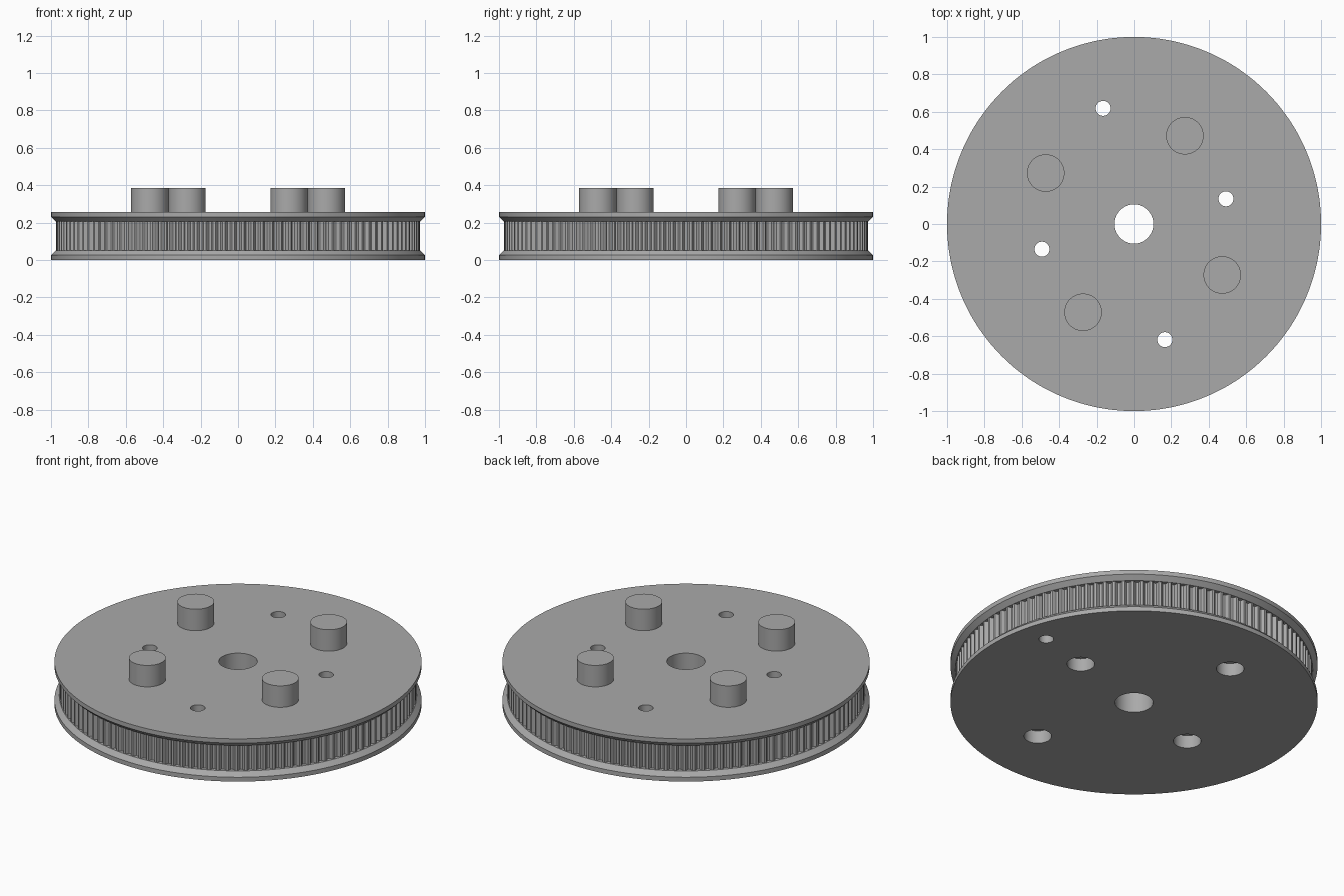
import bpy, bmesh
from math import cos, sin, pi, radians

cube = bpy.data.objects.get("Cube")
if cube:
    bpy.data.objects.remove(cube, do_unlink=True)

grey = bpy.data.materials.new("plain grey")
grey.use_nodes = True
COLOUR = (0.40, 0.40, 0.40, 1)
grey.diffuse_color = COLOUR
grey.node_tree.nodes["Principled BSDF"].inputs["Base Color"].default_value = COLOUR

TEETH = 120
HEIGHT = 0.257
TIP, DEPTH = 0.972, 0.02
# Rounded belt groove: (fraction of one pitch, share of full depth)
GROOVE = [(-0.5, 0), (-0.37, 0), (-0.29, 0.25), (-0.25, 0.6), (-0.14, 0.92),
          (0, 1), (0.14, 0.92), (0.25, 0.6), (0.29, 0.25), (0.37, 0)]


def make_object(name, bm):
    bmesh.ops.recalc_face_normals(bm, faces=bm.faces)
    mesh = bpy.data.meshes.new(name)
    bm.to_mesh(mesh)
    bm.free()
    mesh.materials.append(grey)
    ob = bpy.data.objects.new(name, mesh)
    bpy.context.collection.objects.link(ob)
    return ob


def cylinder(name, radius, z0, z1, dist=0, angle=0, segments=64):
    bm = bmesh.new()
    bmesh.ops.create_cone(bm, cap_ends=True, segments=segments, radius1=radius,
                          radius2=radius, depth=z1 - z0)
    a = radians(angle)
    bmesh.ops.translate(bm, verts=bm.verts,
                        vec=(dist * cos(a), dist * sin(a), (z0 + z1) / 2))
    return make_object(name, bm)


def smooth(ob):
    bpy.ops.object.select_all(action='DESELECT')
    ob.select_set(True)
    bpy.context.view_layer.objects.active = ob
    bpy.ops.object.shade_smooth_by_angle(angle=radians(25))


# Pulley body: flange rims and toothed belt track as stacked rings
bm = bmesh.new()


def ring(z, radius, toothed=False):
    verts = []
    for t in range(TEETH):
        for frac, depth in GROOVE:
            a = 2 * pi * (t + frac) / TEETH
            r = radius - (DEPTH * depth if toothed else 0)
            verts.append(bm.verts.new((r * cos(a), r * sin(a), z)))
    return verts


levels = [(0, 1), (0.026, 1), (0.052, TIP + 0.002), (0.052, TIP, True),
          (HEIGHT - 0.052, TIP, True), (HEIGHT - 0.052, TIP + 0.002),
          (HEIGHT - 0.026, 1), (HEIGHT, 1)]
rings = [ring(*level) for level in levels]
for low, high in zip(rings, rings[1:]):
    for i in range(len(low)):
        j = (i + 1) % len(low)
        bm.faces.new((low[i], low[j], high[j], high[i]))
bm.faces.new(rings[0])
bm.faces.new(rings[-1])
body = make_object("pulley_body", bm)

# Shaft bore, counterbored screw holes and a blind locating hole
cutters = [cylinder("bore_cutter", 0.105, -0.1, 0.5),
           cylinder("locating_cutter", 0.04, -0.1, 0.06, 0.84, 15.3)]
for dist, angle in [(0.51, 15.3), (0.64, 105), (0.51, 195.3), (0.64, 285)]:
    cutters.append(cylinder("screw_cutter", 0.04, -0.1, 0.5, dist, angle))
    cutters.append(cylinder("head_cutter", 0.075, -0.1, 0.077, dist, angle))

for cutter in cutters:
    cutter.hide_render = True
    mod = body.modifiers.new("hole", 'BOOLEAN')
    mod.operation = 'DIFFERENCE'
    mod.solver = 'EXACT'
    mod.object = cutter
bpy.context.view_layer.update()
cut_mesh = bpy.data.meshes.new_from_object(
    body.evaluated_get(bpy.context.evaluated_depsgraph_get()))
body.modifiers.clear()
body.data = cut_mesh
for cutter in cutters:
    bpy.data.objects.remove(cutter, do_unlink=True)
smooth(body)

# Four raised pegs on the top face
for i in range(4):
    smooth(cylinder(f"peg_{i + 1}", 0.1, HEIGHT, 0.386, 0.545, 60 + 90 * i))
